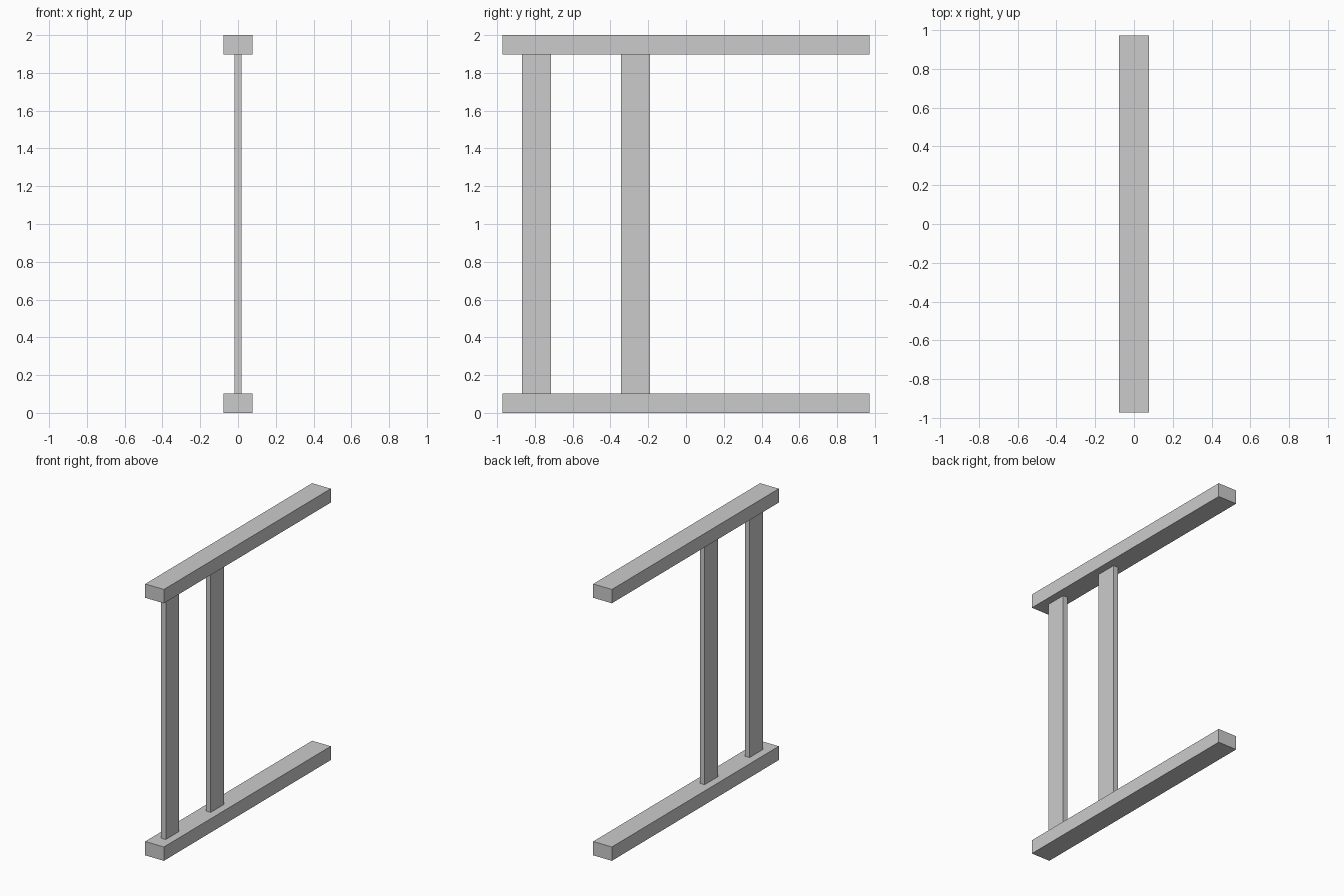
import bpy

if "Cube" in bpy.data.objects:
    bpy.data.objects.remove(bpy.data.objects["Cube"])


def box(name, x, y, z):
    """Flat-faced box given by its (min, max) range on each axis."""
    lo, hi = zip(x, y, z)
    bpy.ops.mesh.primitive_cube_add(size=1, location=[(a + b) / 2 for a, b in zip(lo, hi)])
    ob = bpy.context.object
    ob.name = name
    ob.scale = [b - a for a, b in zip(lo, hi)]
    bpy.ops.object.transform_apply(location=False, rotation=False, scale=True)
    return ob


RAIL_HALF_W, RAIL_HALF_L, RAIL_H = 0.076, 0.972, 0.102
TOP = 2.0

# Bottom and top rails
for name, z0 in (("bottom_rail", 0.0), ("top_rail", TOP - RAIL_H)):
    box(name, (-RAIL_HALF_W, RAIL_HALF_W), (-RAIL_HALF_L, RAIL_HALF_L), (z0, z0 + RAIL_H))

# Two upright slats near the front end, standing between the rails
SLAT_W, SLAT_HALF_T = 0.155, 0.019
for name, y in (("front_slat", -0.791), ("middle_slat", -0.267)):
    box(name, (-SLAT_HALF_T, SLAT_HALF_T), (y - SLAT_W / 2, y + SLAT_W / 2), (RAIL_H, TOP - RAIL_H))
